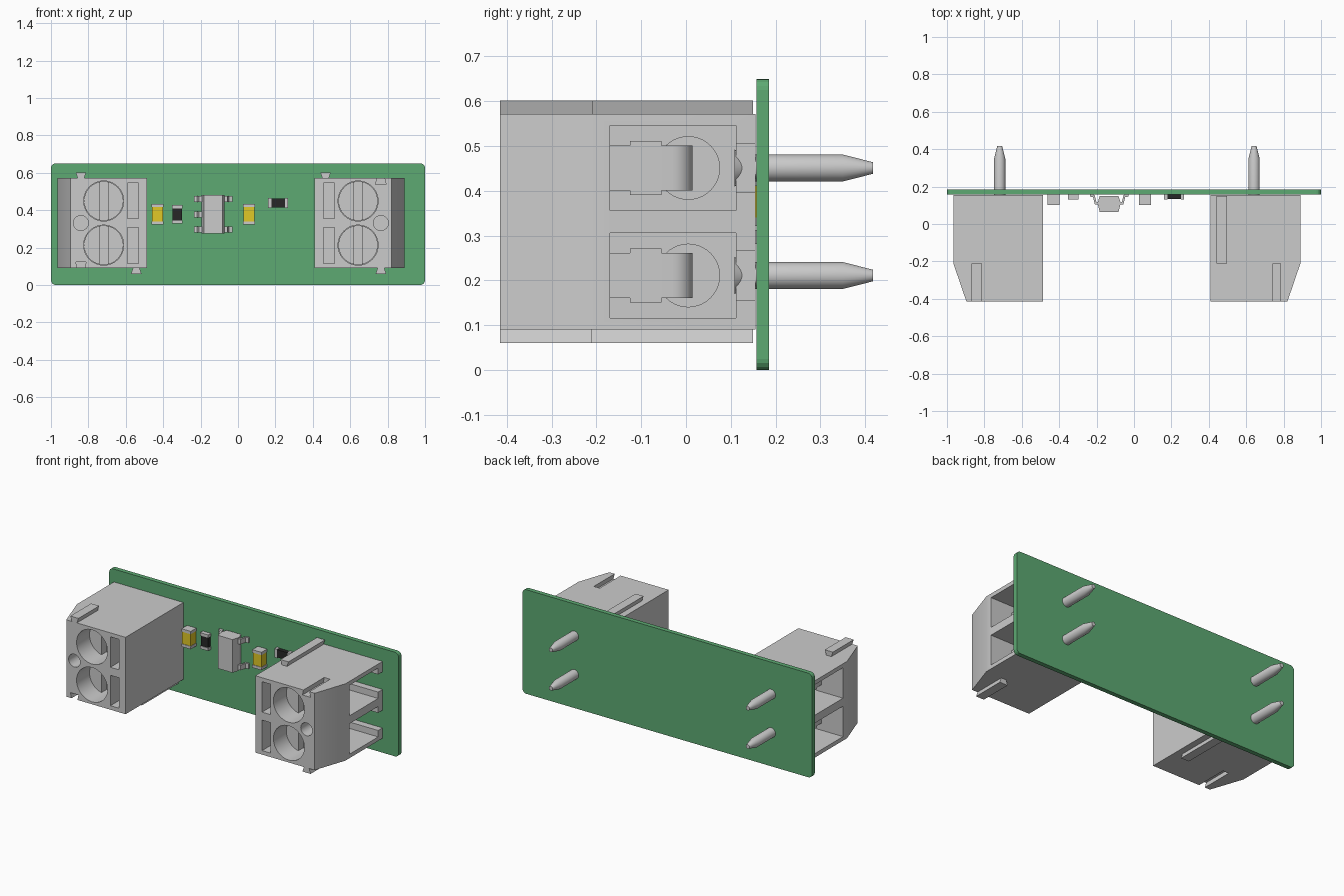
import bpy, bmesh, math
from mathutils import Matrix

if "Cube" in bpy.data.objects:
    bpy.data.objects.remove(bpy.data.objects["Cube"])


def material(name, rgb):
    m = bpy.data.materials.new(name)
    m.diffuse_color = (*rgb, 1)
    m.use_nodes = True
    m.node_tree.nodes["Principled BSDF"].inputs["Base Color"].default_value = m.diffuse_color
    return m


GREEN = material("board_green", (0.11, 0.40, 0.17))
YELLOW = material("capacitor_yellow", (0.75, 0.58, 0.02))
BLACK = material("resistor_black", (0.02, 0.02, 0.02))


def finish(name, bm, mat=None):
    bmesh.ops.recalc_face_normals(bm, faces=bm.faces)
    me = bpy.data.meshes.new(name)
    bm.to_mesh(me)
    bm.free()
    if mat:
        me.materials.append(mat)
    ob = bpy.data.objects.new(name, me)
    bpy.context.collection.objects.link(ob)
    return ob


def prism(name, pts, lo, hi, axis="y", mat=None):
    """Extrude a 2D outline along an axis (other two axes in x, y, z order)."""
    i = "xyz".index(axis)

    def at(p, h):
        c = list(p)
        c.insert(i, h)
        return c
    bm = bmesh.new()
    a = [bm.verts.new(at(p, lo)) for p in pts]
    b = [bm.verts.new(at(p, hi)) for p in pts]
    bm.faces.new(a)
    bm.faces.new(b)
    for k in range(len(pts)):
        j = (k + 1) % len(pts)
        bm.faces.new((a[k], a[j], b[j], b[k]))
    return finish(name, bm, mat)


def box(name, x, y, z, mat=None):
    return prism(name, [(x[0], z[0]), (x[1], z[0]), (x[1], z[1]), (x[0], z[1])], *y, "y", mat)


def circle(cx, cz, r, n=40):
    return [(cx + r * math.cos(2 * math.pi * k / n), cz + r * math.sin(2 * math.pi * k / n)) for k in range(n)]


def lathe(name, profile, x, z, n=32):
    """Turn (radius, y) pairs around a y-directed axis."""
    bm = bmesh.new()
    rings = [[bm.verts.new((px, y, pz)) for px, pz in circle(x, z, r, n)] for r, y in profile]
    bm.faces.new(rings[0])
    bm.faces.new(rings[-1])
    for a, b in zip(rings, rings[1:]):
        for k in range(n):
            j = (k + 1) % n
            bm.faces.new((a[k], a[j], b[j], b[k]))
    return finish(name, bm)


def smooth(ob):
    ob.data.shade_smooth()
    ob.data.set_sharp_from_angle(angle=math.radians(30))
    return ob


def cut(ob, cutters):
    for c in cutters:
        m = ob.modifiers.new("cut", 'BOOLEAN')
        m.operation, m.solver, m.object = 'DIFFERENCE', 'EXACT', c
    dg = bpy.context.evaluated_depsgraph_get()
    me = bpy.data.meshes.new_from_object(ob.evaluated_get(dg))
    ob.modifiers.clear()
    ob.data = me
    for c in cutters:
        bpy.data.objects.remove(c)
    return ob


# circuit board with rounded corners
R = 0.025
outline = []
for sx, sz, a0 in ((1, 1, 0), (-1, 1, 90), (-1, -1, 180), (1, -1, 270)):
    for k in range(5):
        t = math.radians(a0 + 22.5 * k)
        outline.append((sx * (1 - R) + R * math.cos(t), 0.325 + sz * (0.325 - R) + R * math.sin(t)))
prism("circuit_board", outline, 0.157, 0.185, "y", GREEN)

# terminal block, built around its own centre (x = pin row, z = mid height)
H = 0.24
housing = prism("terminal_housing", [(-0.232, -0.415), (0.178, -0.415), (0.248, -0.21),
                                     (0.248, 0.155), (-0.232, 0.155)], -H, H, "z")
cutters = [lathe("cut_small_hole", [(0.04, -0.5), (0.04, -0.3)], 0.122, 0)]
parts = []
for s in (1, -1):
    zc = 0.12 * s
    zs = (0.025, 0.215) if s > 0 else (-0.215, -0.025)
    cutters += [
        lathe("cut_screw_hole", [(0.107, -0.5), (0.107, -0.2)], 0, 0.118 * s, 48),
        box("cut_test_slot", (-0.185, -0.127), (-0.5, -0.15), zs),
        box("cut_wire_entry", (-0.02, 0.3), (-0.17, 0.112), zs),
        prism("cut_wire_pocket", circle(0.005, zc, 0.07), -0.15, 0.0, "x"),
        prism("cut_rear_notch", [(0.1, zc - 0.055), (0.17, zc - 0.055), (0.17, zc + 0.055), (0.1, zc + 0.055)],
              0.03, 0.3, "x"),
    ]
    # slotted screw
    screw = lathe("clamp_screw", [(0.105, -0.29), (0.105, -0.195)], 0, 0.118 * s, 48)
    cut(screw, [box("cut_slot", (-0.022, 0.022), (-0.4, -0.24), (zc - 0.2, zc + 0.2))])
    # clamp strip curling inward at its lower end
    arc = [(0.055 + 0.045 * math.cos(t), -0.03 + 0.045 * math.sin(t))
           for t in [math.radians(15 * k) for k in range(7)]]
    inner = [(0.055 + 0.028 * math.cos(t), -0.03 + 0.028 * math.sin(t))
             for t in [math.radians(90 - 15 * k) for k in range(7)]]
    strip = prism("clamp_strip", [(0.1, -0.17)] + arc + inner + [(0.083, -0.17)], zc - 0.05, zc + 0.05, "z")
    tab = box("clamp_tab", (0.082, 0.1005), (-0.125, -0.055), (zc - 0.06, zc + 0.06))
    # solder pin
    pin = lathe("solder_pin", [(0.042, 0.108), (0.03, 0.125), (0.03, 0.35), (0.013, 0.417)], 0, zc)
    parts += [screw, strip, tab, pin]
# dovetail groove on one side, dovetail ribs on both
cutters.append(prism("cut_groove", [(0.103, H + 0.01), (0.139, H + 0.01), (0.15, H - 0.033), (0.094, H - 0.033)],
                     -0.5, -0.21))
cut(housing, cutters)
parts.append(housing)
for name, x, s, y0, y1 in (("long_dovetail_rib", -0.174, 1, -0.21, 0.15),
                           ("short_dovetail_rib", 0.122, -1, -0.415, -0.21)):
    e = H - 0.002
    parts.append(prism(name, [(x - 0.017, s * e), (x + 0.017, s * e), (x + 0.028, s * 0.271), (x - 0.028, s * 0.271)],
                       y0, y1))

# place the block on the right, and turned half round on the left
for ob in parts:
    smooth(ob)
    twin = bpy.data.objects.new("left_" + ob.name, ob.data)
    bpy.context.collection.objects.link(twin)
    ob.name = "right_" + ob.name
    ob.matrix_world = Matrix.Translation((0.642, 0, 0.331))
    twin.matrix_world = Matrix.Translation((-0.718, 0, 0.331)) @ Matrix.Rotation(math.pi, 4, 'Y')


# chip parts: coloured body with a grey cap at each end
def chip(name, cx, cz, half_w, half_l, front, mat, upright=True):
    def piece(label, a, b, w, y, m=None):
        u, v = (-w, w), (a, b)
        if not upright:
            u, v = v, u
        box(label, (cx + u[0], cx + u[1]), (y, 0.158), (cz + v[0], cz + v[1]), m)
    e = half_l - 0.018
    piece(name + "_body", -e, e, half_w - 0.003, front + 0.003, mat)
    piece(name + "_lower_cap", -half_l, -e, half_w, front)
    piece(name + "_upper_cap", e, half_l, half_w, front)


chip("left_capacitor", -0.43, 0.378, 0.032, 0.056, 0.102, YELLOW)
chip("right_capacitor", 0.059, 0.378, 0.032, 0.056, 0.102, YELLOW)
chip("left_resistor", -0.325, 0.378, 0.028, 0.05, 0.13, BLACK)
chip("right_resistor", 0.214, 0.438, 0.027, 0.054, 0.13, BLACK, False)

# five-legged regulator with gull-wing leads
CX = -0.133
prism("regulator_body", [(CX - 0.05, 0.065), (CX + 0.05, 0.065), (CX + 0.062, 0.112), (CX + 0.05, 0.15),
                         (CX - 0.05, 0.15), (CX - 0.062, 0.112)], 0.274, 0.481, "z")
LEAD = [(0.05, 0.104), (0.076, 0.104), (0.086, 0.143), (0.103, 0.147), (0.103, 0.158), (0.078, 0.156),
        (0.068, 0.117), (0.05, 0.117)]
for side, levels in ((-1, (0.297, 0.378, 0.459)), (1, (0.297, 0.459))):
    for z in levels:
        prism("regulator_lead", [(CX + side * x, y) for x, y in LEAD], z - 0.016, z + 0.016, "z")
